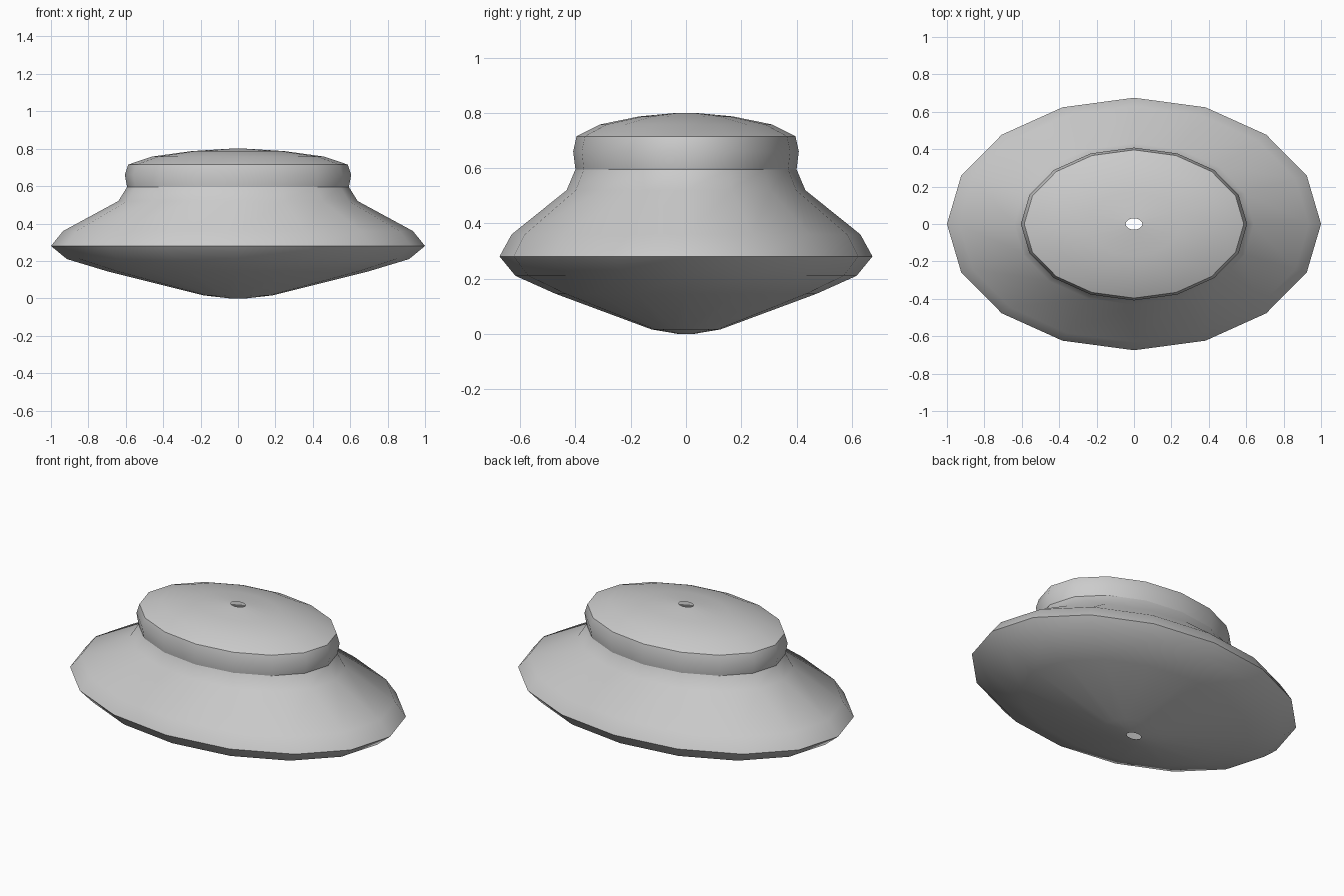
import bpy, bmesh, math

if "Cube" in bpy.data.objects:
    bpy.data.objects.remove(bpy.data.objects["Cube"])

SIDES = 16
DEPTH = 0.675  # oval squash along y

grey = bpy.data.materials.new("light_grey")
grey.diffuse_color = (0.6, 0.6, 0.6, 1)
grey.use_nodes = True
grey.node_tree.nodes["Principled BSDF"].inputs["Base Color"].default_value = grey.diffuse_color


def lathe(name, profile):
    """Spin (radius, z) points, bottom to top, into an oval open shell."""
    bm = bmesh.new()
    rings = []
    for r, z in profile:
        angles = [2 * math.pi * i / SIDES for i in range(SIDES)]
        rings.append([bm.verts.new((r * math.cos(a), r * DEPTH * math.sin(a), z))
                      for a in angles])
    for low, high in zip(rings, rings[1:]):
        for i in range(SIDES):
            j = (i + 1) % SIDES
            bm.faces.new((low[i], low[j], high[j], high[i]))
    mesh = bpy.data.meshes.new(name)
    bm.to_mesh(mesh)
    bm.free()
    mesh.materials.append(grey)
    obj = bpy.data.objects.new(name, mesh)
    bpy.context.collection.objects.link(obj)
    bpy.ops.object.select_all(action='DESELECT')
    obj.select_set(True)
    bpy.context.view_layer.objects.active = obj
    bpy.ops.object.shade_smooth_by_angle(angle=math.radians(35))


# Shallow bowl underneath, with a small centre hole
lathe("lower_bowl", [(0.045, 0.0), (0.185, 0.016), (0.70, 0.145),
                     (0.915, 0.21), (1.0, 0.28)])

# Sloping shoulder from the rim up to the neck
lathe("upper_shoulder", [(1.0, 0.28), (0.935, 0.36), (0.64, 0.52), (0.593, 0.595)])

# Raised band and domed lid, with a small centre hole
lathe("domed_cap", [(0.593, 0.595), (0.605, 0.66), (0.587, 0.715),
                    (0.46, 0.758), (0.25, 0.787), (0.045, 0.8)])
